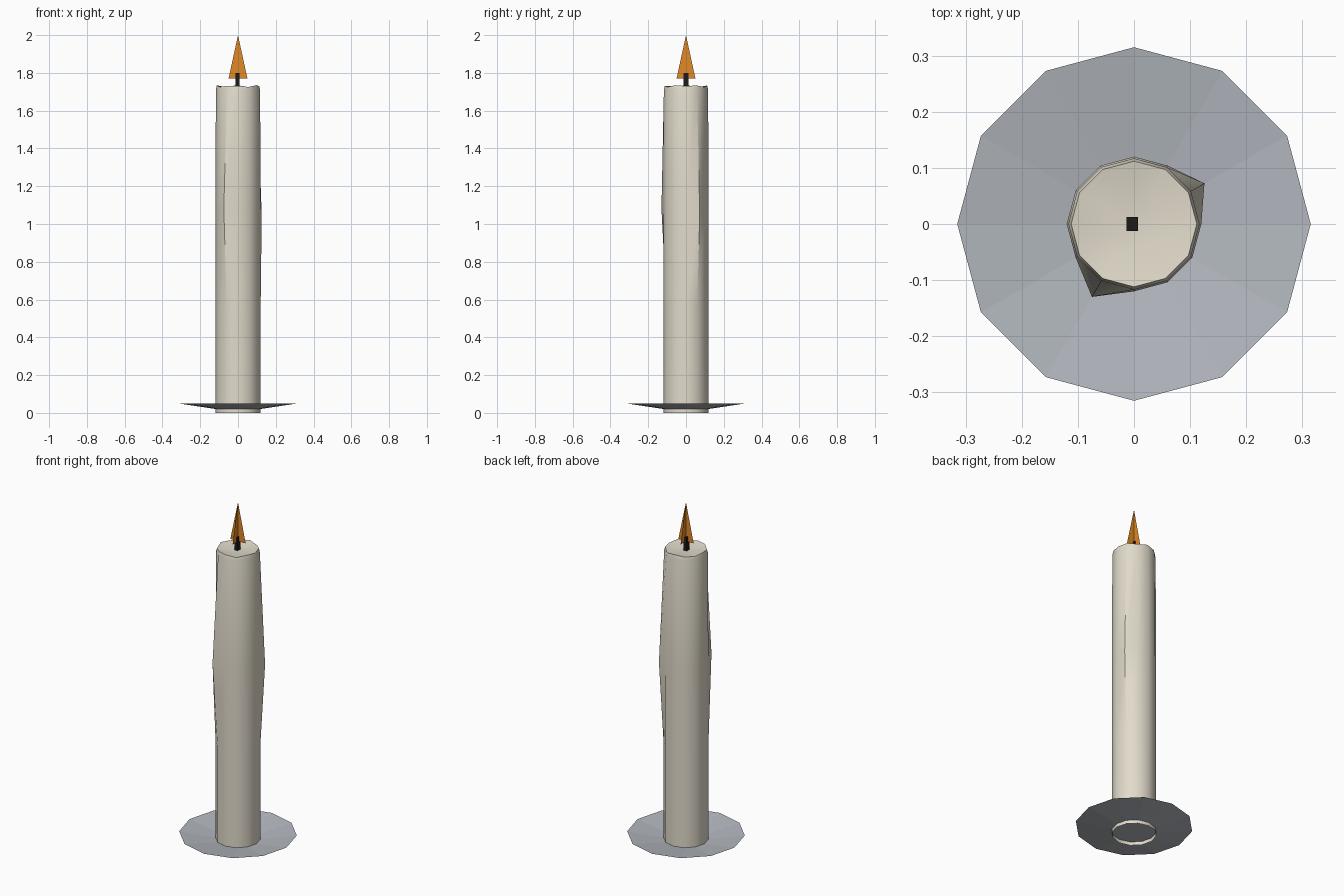
import bpy, bmesh
from math import cos, sin, radians

if "Cube" in bpy.data.objects:
    bpy.data.objects.remove(bpy.data.objects["Cube"])

SIDES = 12

def material(name, color):
    m = bpy.data.materials.new(name)
    m.diffuse_color = (*color, 1)
    m.use_nodes = True
    m.node_tree.nodes["Principled BSDF"].inputs["Base Color"].default_value = m.diffuse_color
    return m

def finish(name, bm, mat=None, smooth=None):
    me = bpy.data.meshes.new(name)
    bm.to_mesh(me)
    bm.free()
    ob = bpy.data.objects.new(name, me)
    bpy.context.collection.objects.link(ob)
    if mat:
        me.materials.append(mat)
    if smooth:
        bpy.context.view_layer.objects.active = ob
        ob.select_set(True)
        bpy.ops.object.shade_smooth_by_angle(angle=radians(smooth))
        ob.select_set(False)
    return ob

def lathe(profile, shift=None):
    """12-sided open surface from (radius, z) rings; shift adjusts single vertices."""
    bm = bmesh.new()
    rings = []
    for i, (r, z) in enumerate(profile):
        ring = []
        for k in range(SIDES):
            dr, dz = shift(i, k) if shift else (0, 0)
            a = radians(360 / SIDES * k)
            ring.append(bm.verts.new(((r + dr) * cos(a), (r + dr) * sin(a), z + dz)))
        rings.append(ring)
    for a, b in zip(rings, rings[1:]):
        for k in range(SIDES):
            n = (k + 1) % SIDES
            bm.faces.new((a[k], a[n], b[n], b[k]))
    return bm, rings

# candle body: open below, uneven rim, two wax drips bulging at mid height
def wax(i, k):
    if i == 2:
        return {1: (0.025, -0.02), 8: (0.03, 0.01)}.get(k, (0, 0))
    if i == 4:
        return 0, 0.005 * sin(k * 2.4)
    return 0, 0

bm, rings = lathe([(0.12, 0), (0.12, 0.58), (0.12, 1.07), (0.117, 1.71),
                   (0.112, 1.73), (0.055, 1.72)], wax)
bm.faces.new(rings[-1])
finish("candle", bm, material("wax", (0.76, 0.71, 0.6)), 35)

# drip plate: thin shallow dish
bm, rings = lathe([(0.115, 0.02), (0.315, 0.05)])
bm.faces.new(rings[0])
bmesh.ops.recalc_face_normals(bm, faces=bm.faces)
if rings[0][0].link_faces[0].normal.z < 0:
    bmesh.ops.reverse_faces(bm, faces=bm.faces)
finish("drip_plate", bm, material("metal", (0.45, 0.48, 0.52)))

# wick: small upright block
bm = bmesh.new()
bmesh.ops.create_cube(bm, size=1)
for v in bm.verts:
    v.co = (v.co.x * 0.02 - 0.003, v.co.y * 0.025, 1.755 + v.co.z * 0.09)
finish("wick", bm, material("char", (0.012, 0.011, 0.01)))

# flame: two crossed upright triangles
bm = bmesh.new()
for x, y in ((0.05, 0), (0, 0.05)):
    bm.faces.new([bm.verts.new(p) for p in ((-x, -y, 1.77), (x, y, 1.77), (0, 0, 2.0))])
finish("flame", bm, material("fire", (0.75, 0.25, 0.02)))
